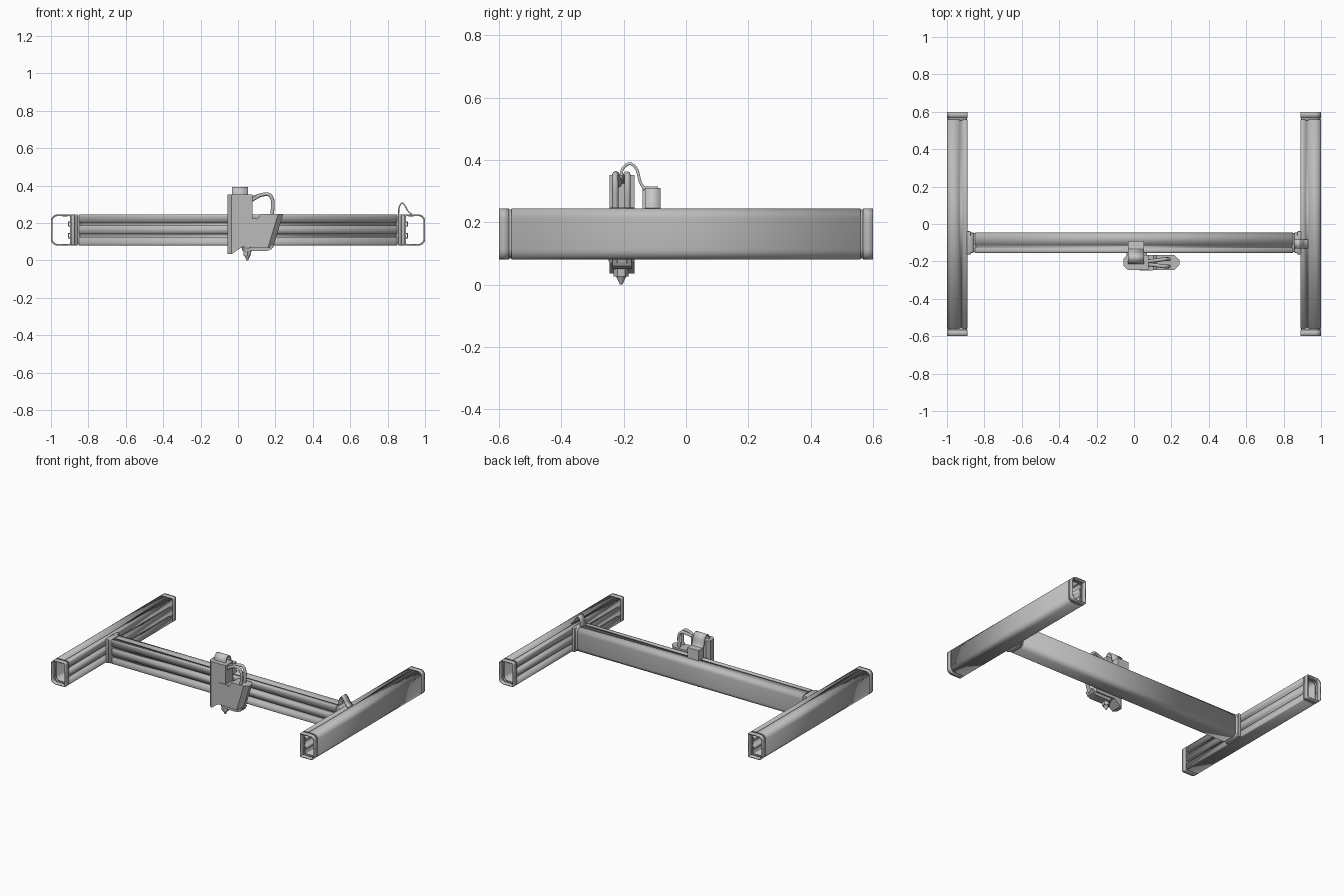
import bpy, bmesh, math
from mathutils import Vector

if "Cube" in bpy.data.objects:
    bpy.data.objects.remove(bpy.data.objects["Cube"])


def material(name, v):
    m = bpy.data.materials.new(name)
    m.diffuse_color = (v, v, v, 1)
    m.use_nodes = True
    m.node_tree.nodes["Principled BSDF"].inputs["Base Color"].default_value = m.diffuse_color
    return m


GREY = material("grey metal", 0.5)
LIGHT = material("light grey plastic", 0.58)


def finish(name, bm, mat=GREY, smooth=True):
    me = bpy.data.meshes.new(name)
    bm.to_mesh(me)
    bm.free()
    ob = bpy.data.objects.new(name, me)
    bpy.context.collection.objects.link(ob)
    me.materials.append(mat)
    if smooth:
        bpy.ops.object.select_all(action='DESELECT')
        ob.select_set(True)
        bpy.context.view_layer.objects.active = ob
        bpy.ops.object.shade_smooth_by_angle(angle=math.radians(30))
    return ob


def box(name, lo, hi, mat=GREY, bevel=0.0):
    bm = bmesh.new()
    bmesh.ops.create_cube(bm, size=1)
    for v in bm.verts:
        v.co = [l + (c + 0.5) * (h - l) for c, l, h in zip(v.co, lo, hi)]
    if bevel:
        bmesh.ops.bevel(bm, geom=bm.edges[:], offset=bevel, segments=2,
                        profile=0.5, affect='EDGES')
    return finish(name, bm, mat)


def prism(name, pts, y0, y1, chamfer=None, width=0.03):
    """Extrude an x-z outline along y, chamfering edges picked by a rule."""
    bm = bmesh.new()
    f = bm.faces.new([bm.verts.new((x, y0, z)) for x, z in pts])
    r = bmesh.ops.extrude_face_region(bm, geom=[f])
    for v in r['geom']:
        if isinstance(v, bmesh.types.BMVert):
            v.co.y = y1
    bmesh.ops.recalc_face_normals(bm, faces=bm.faces[:])
    if chamfer:
        es = [e for e in bm.edges
              if abs(e.verts[0].co.y - e.verts[1].co.y) < 1e-6
              and chamfer((e.verts[0].co + e.verts[1].co) / 2,
                          abs(e.verts[0].co.z - e.verts[1].co.z))]
        bmesh.ops.bevel(bm, geom=es, offset=width, segments=1, affect='EDGES')
    return finish(name, bm)


def arc(cx, cz, r, a0, n=6):
    return [(cx + r * math.cos(math.radians(a0 + 90 * i / n)),
             cz + r * math.sin(math.radians(a0 + 90 * i / n)))
            for i in range(n + 1)]


W, Z0, Z1 = 0.11, 0.08, 0.245


def rail_profile(slots, inset=0.0):
    """Counterclockwise section: rounded outer side, slotted inner side."""
    a, w, b, t = inset, W - inset, Z0 + inset, Z1 - inset
    R, r = 0.032, 0.008
    p = arc(w - R, b + R, R, 270) + arc(w - R, t - R, R, 0)
    if slots:
        p += [(0.042, t), (0.042, t - 0.005), (0.028, t - 0.005), (0.028, t)]
    p += arc(a + r, t - r, r, 90, 3)
    if slots:
        for hi, lo in ((0.202, 0.186), (0.140, 0.124)):
            p += [(a, hi), (a + 0.013, hi), (a + 0.013, lo), (a, lo)]
    return p + arc(a + r, b + r, r, 180, 3)


def tube(name, prof, y0, y1, loc, turn, wall=0.006):
    bm = bmesh.new()
    A = [bm.verts.new((x, y0, z)) for x, z in prof]
    B = [bm.verts.new((x, y1, z)) for x, z in prof]
    n = len(prof)
    for i in range(n):
        j = (i + 1) % n
        bm.faces.new((A[i], B[i], B[j], A[j]))
    ob = finish(name, bm)
    ob.location = loc
    ob.rotation_euler.z = math.radians(turn)
    s = ob.modifiers.new("wall", 'SOLIDIFY')
    s.thickness, s.offset, s.use_even_offset = wall, -1, True


def rail(name, half, cap, loc, turn):
    """Hollow slotted beam with a reveal and an open collar at each end."""
    tube(name, rail_profile(True), cap - half, half - cap, loc, turn)
    for s, tag in ((-1, "start"), (1, "end")):
        y = sorted((s * (half - cap - 0.006), s * (half - cap + 0.009)))
        tube(f"{name}_reveal_{tag}", rail_profile(False, 0.004), *y, loc, turn, 0.004)
        y = sorted((s * (half - cap + 0.008), s * half))
        tube(f"{name}_collar_{tag}", rail_profile(False), *y, loc, turn, 0.008)


# Side rails and the cross beam
rail("right_rail", 0.6, 0.04, (0.89, 0, 0), 0)
rail("left_rail", 0.6, 0.04, (-0.89, 0, 0), 180)
rail("cross_beam", 0.893, 0.043, (0, -0.155, 0), 90)
for s, n in ((-1, "left"), (1, "right")):
    box(n + "_joint_plate", (min(s * .872, s * .895), -.163, Z0),
        (max(s * .872, s * .895), -.038, Z1), bevel=0.006)

# Tool head: tall carriage column with a sloping shroud
prism("carriage_column",
      [(-.055, .035), (-.03, .035), (.02, .072), (.078, .072), (.078, .352), (-.055, .352)],
      -.245, -.165, lambda c, dz: c.x < -.05 and dz > .1, 0.02)
prism("tool_shroud",
      [(.07, .07), (.188, .07), (.242, .248), (.12, .248), (.105, .222), (.07, .222)],
      -.245, -.165, lambda c, dz: c.x > .19 and dz > .1, 0.026)
box("carriage_slider", (-.04, -.17, .1), (.07, -.15, .23))

# Seam ridges on the front cover
box("cover_seam_top", (.03, -.249, .218), (.10, -.244, .224))
box("cover_seam_side", (.072, -.249, .075), (.078, -.244, .224))

# Air duct under the shroud
prism("air_duct", [(.04, .05), (.155, .05), (.18, .06), (.192, .085), (.04, .085)],
      -.235, -.175)


def cone(name, r1, r2, z0, z1, seg=24):
    bm = bmesh.new()
    bmesh.ops.create_cone(bm, cap_ends=True, segments=seg, radius1=r1, radius2=r2,
                          depth=z1 - z0)
    bmesh.ops.translate(bm, verts=bm.verts[:], vec=(.05, -.208, (z0 + z1) / 2))
    finish(name, bm)


# Hot end and nozzle
cone("hot_end_collar", .024, .036, .048, .08)
cone("hot_end_block", .024, .024, .026, .048, 6)
cone("nozzle_tip", .004, .016, 0, .026)


def smooth_path(pts, n=6):
    """Interpolate points with a Catmull-Rom curve."""
    P = [Vector(p) for p in pts]
    P = [2 * P[0] - P[1]] + P + [2 * P[-1] - P[-2]]
    out = []
    for i in range(1, len(P) - 2):
        a, b, c, d = P[i - 1:i + 3]
        for k in range(n):
            t = k / n
            out.append(0.5 * (2 * b + (c - a) * t + (2 * a - 5 * b + 4 * c - d) * t * t
                              + (3 * b - a - 3 * c + d) * t ** 3))
    return out + [P[-2]]


def ribbon(name, pts, width, thick=0.009):
    bm = bmesh.new()
    w = Vector(width)
    rows = [(bm.verts.new(p), bm.verts.new(p + w)) for p in smooth_path(pts)]
    for (a, b), (c, d) in zip(rows, rows[1:]):
        bm.faces.new((a, b, d, c))
    ob = finish(name, bm, LIGHT)
    s = ob.modifiers.new("thickness", 'SOLIDIFY')
    s.thickness, s.offset = thick, 0


def hose(name, pts, r):
    cu = bpy.data.curves.new(name, 'CURVE')
    cu.dimensions, cu.bevel_depth, cu.bevel_resolution = '3D', r, 3
    cu.use_fill_caps = True
    path = smooth_path(pts)
    sp = cu.splines.new('POLY')
    sp.points.add(len(path) - 1)
    for q, p in zip(sp.points, path):
        q.co = (*p, 1)
    cu.materials.append(GREY)
    bpy.context.collection.objects.link(bpy.data.objects.new(name, cu))


# Flat cables and the connector box behind the head
box("connector_box", (-.033, -.14, .24), (.053, -.09, .315), LIGHT)
ribbon("head_cable", [(-.033, -.21, .34), (-.033, -.203, .372), (-.033, -.18, .388),
                      (-.033, -.158, .37), (-.033, -.147, .33), (-.033, -.132, .305)],
       (.086, 0, 0))
ribbon("rail_cable", [(.858, -.132, .243), (.862, -.132, .285), (.878, -.132, .307),
                      (.894, -.132, .29), (.908, -.132, .265), (.928, -.132, .246)],
       (0, .05, 0), 0.007)

# Hoses looping from the column down into the shroud
for i, (y, dy) in enumerate(((-.215, -.012), (-.2, .012))):
    hose(f"loop_hose_{i + 1}", [(.07, y, .32 + .012 * i), (.12, y + dy * .5, .348),
                                (.165, y + dy, .352), (.186, y + dy, .315),
                                (.182, y + dy, .24)], .010)
